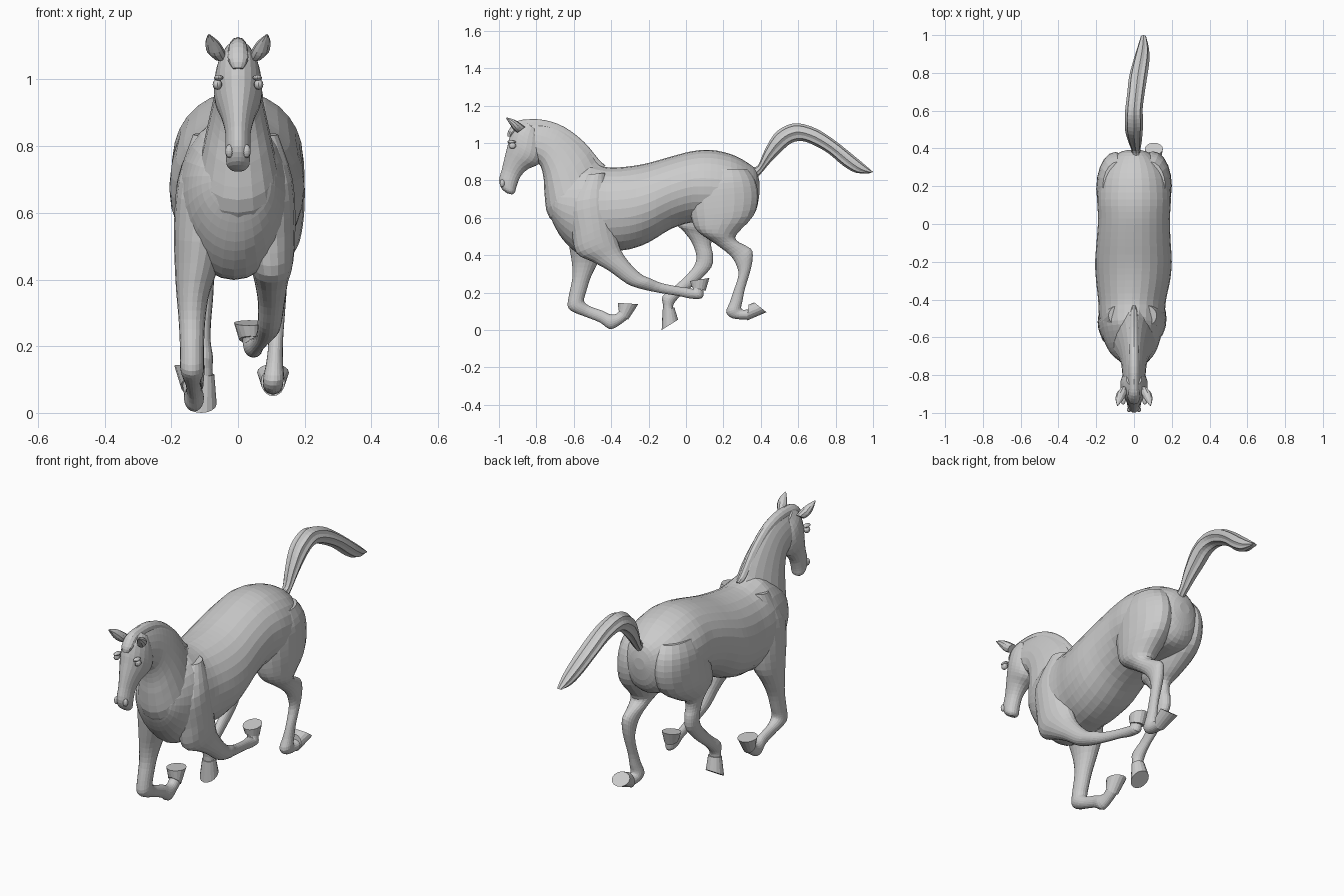
import bpy, bmesh
from math import sin, cos, pi
from mathutils import Vector


def spline(p0, p1, p2, p3, t):
    return [0.5 * (2*b + (c-a)*t + (2*a-5*b+4*c-d)*t*t + (3*b-a-3*c+d)*t**3)
            for a, b, c, d in zip(p0, p1, p2, p3)]


def loft(name, rings, segs=20, steps=3, pinch=0.0, groove=0.0):
    """Skin oval rings; each ring = (y, z) of one edge, (y, z) of the other, centre x, half width."""
    dense = []
    for i in range(len(rings) - 1):
        quad = [rings[max(0, min(len(rings) - 1, i + k))] for k in (-1, 0, 1, 2)]
        dense += [spline(*quad, s / steps) for s in range(steps)]
    dense.append(rings[-1])
    bm = bmesh.new()
    loops = []
    for ay, az, by, bz, x, w in dense:
        loop = []
        for k in range(segs):
            a = 2 * pi * k / segs
            g = 1 - groove * (k % 2)
            c, s = cos(a) * g, sin(a) * g * (1 - pinch * cos(a))
            loop.append(bm.verts.new((x + w * s, (ay+by)/2 + (ay-by)/2*c, (az+bz)/2 + (az-bz)/2*c)))
        loops.append(loop)
    for l0, l1 in zip(loops, loops[1:]):
        for k in range(segs):
            n = (k + 1) % segs
            bm.faces.new((l0[k], l0[n], l1[n], l1[k]))
    bm.faces.new(loops[0])
    bm.faces.new(loops[-1][::-1])
    bmesh.ops.recalc_face_normals(bm, faces=bm.faces)
    return add(name, bm)


def add(name, bm):
    me = bpy.data.meshes.new(name)
    bm.to_mesh(me)
    bm.free()
    ob = bpy.data.objects.new(name, me)
    bpy.context.collection.objects.link(ob)
    return ob


def ball(name, loc, scale):
    bm = bmesh.new()
    bmesh.ops.create_uvsphere(bm, u_segments=12, v_segments=8, radius=1)
    bmesh.ops.scale(bm, vec=scale, verts=bm.verts)
    bmesh.ops.translate(bm, vec=loc, verts=bm.verts)
    return add(name, bm)


# Barrel, rump and chest
loft("torso", [
    (.393, .79, .393, .73, 0, .03), (.375, .855, .375, .64, 0, .085),
    (.32, .90, .33, .585, 0, .145), (.24, .94, .25, .57, 0, .183),
    (.13, .963, .13, .57, 0, .195), (.03, .955, .03, .575, 0, .19),
    (-.08, .927, -.08, .54, -.002, .195), (-.2, .893, -.2, .468, -.003, .203),
    (-.3, .875, -.3, .432, -.005, .196), (-.4, .868, -.4, .42, -.01, .18),
    (-.47, .88, -.5, .40, -.012, .174), (-.53, .89, -.58, .41, -.012, .164),
    (-.62, .85, -.66, .485, -.01, .14), (-.69, .80, -.71, .57, -.005, .105),
    (-.742, .75, -.742, .65, 0, .05)], segs=28)

# Neck, narrower along the crest
loft("neck", [
    (-.36, .84, -.60, .48, 0, .14), (-.46, .885, -.73, .60, 0, .118),
    (-.51, .955, -.755, .71, 0, .098), (-.58, 1.025, -.76, .80, 0, .08),
    (-.67, 1.085, -.775, .87, 0, .066), (-.76, 1.112, -.80, .90, 0, .06),
    (-.85, 1.115, -.83, .92, 0, .055)], pinch=.3)

# Head from poll to lips
loft("head", [
    (-.86, 1.115, -.79, 1.06, 0, .04), (-.915, 1.09, -.77, .99, 0, .063),
    (-.943, 1.03, -.768, .925, 0, .072), (-.955, .98, -.79, .885, 0, .067),
    (-.97, .92, -.845, .86, 0, .05), (-.984, .86, -.885, .82, 0, .038),
    (-.999, .80, -.905, .77, 0, .037), (-.985, .755, -.915, .735, 0, .034),
    (-.955, .73, -.93, .724, 0, .018)], pinch=.1)

# Mane ridge and forelock
loft("mane", [
    (-.43, .88, -.46, .85, 0, .012), (-.465, .91, -.51, .87, 0, .022),
    (-.545, 1.005, -.59, .95, 0, .026), (-.65, 1.085, -.68, 1.03, 0, .026),
    (-.755, 1.122, -.76, 1.06, 0, .028), (-.85, 1.126, -.84, 1.06, 0, .028),
    (-.91, 1.112, -.88, 1.06, 0, .03), (-.95, 1.065, -.91, 1.05, 0, .03),
    (-.955, 1.035, -.93, 1.03, 0, .016)], segs=12)

# Ears, eyes and nostrils on both sides
for side, s in (("left", -1), ("right", 1)):
    loft("ear_" + side, [
        (-.90, 1.055, -.86, 1.085, s * .055, .02), (-.922, 1.07, -.885, 1.105, s * .068, .026),
        (-.942, 1.10, -.915, 1.123, s * .078, .02), (-.963, 1.133, -.958, 1.136, s * .087, .003)],
        segs=10)
    ball("eye_" + side, (s * .062, -.928, .985), (.014, .02, .016))
    ball("brow_" + side, (s * .058, -.932, 1.005), (.014, .024, .009))
    ball("nostril_" + side, (s * .026, -.982, .785), (.012, .014, .02))

# Grooved tail
loft("tail", [
    (.35, .87, .36, .80, .01, .02), (.385, .88, .40, .835, .01, .024),
    (.42, .96, .455, .90, .005, .036), (.47, 1.045, .51, .955, 0, .046),
    (.53, 1.09, .565, 1.0, 0, .048), (.60, 1.105, .62, 1.01, 0, .046),
    (.70, 1.075, .68, .99, .01, .046), (.80, 1.01, .76, .945, .022, .048),
    (.90, .93, .84, .878, .04, .042), (.96, .88, .91, .84, .048, .03),
    (1.0, .845, .985, .838, .05, .014)], segs=16, groove=.14)

# Hind legs: thigh, hock, cannon, pastern
loft("hind_leg_right", [
    (.08, .86, .33, .86, .085, .08), (.035, .77, .37, .80, .095, .098),
    (.02, .67, .385, .71, .10, .10), (.035, .575, .36, .61, .108, .09),
    (.07, .52, .27, .51, .115, .07), (.15, .465, .275, .475, .115, .048),
    (.235, .40, .32, .45, .115, .034), (.27, .345, .355, .42, .115, .032),
    (.28, .29, .35, .34, .115, .027), (.255, .21, .315, .22, .113, .022),
    (.235, .15, .302, .155, .11, .025), (.215, .095, .295, .12, .107, .031),
    (.25, .062, .305, .108, .105, .029), (.335, .055, .335, .11, .105, .03)])
loft("hind_leg_left", [
    (.07, .86, .33, .86, -.085, .08), (.02, .78, .37, .80, -.095, .098),
    (-.01, .69, .38, .71, -.10, .10), (-.035, .61, .34, .61, -.105, .088),
    (-.045, .56, .22, .53, -.105, .066), (-.015, .53, .145, .49, -.105, .047),
    (.03, .47, .135, .445, -.105, .035), (.055, .40, .145, .40, -.105, .033),
    (.045, .345, .135, .335, -.105, .03), (-.005, .285, .06, .255, -.105, .024),
    (-.065, .23, -.015, .195, -.105, .023), (-.125, .18, -.055, .155, -.105, .03),
    (-.123, .135, -.07, .125, -.105, .028), (-.12, .09, -.065, .10, -.105, .03)])

# Front legs: shoulder, forearm, knee, cannon, pastern
loft("front_leg_right", [
    (-.54, .83, -.43, .84, .06, .06), (-.63, .68, -.40, .72, .082, .082),
    (-.61, .52, -.39, .61, .092, .08), (-.585, .41, -.37, .50, .10, .066),
    (-.50, .365, -.345, .42, .10, .05), (-.41, .315, -.29, .345, .10, .04),
    (-.32, .25, -.235, .295, .095, .036), (-.25, .222, -.19, .275, .09, .033),
    (-.15, .20, -.13, .25, .075, .022), (-.04, .182, -.03, .23, .06, .02),
    (.025, .168, .015, .225, .05, .025), (.085, .17, .035, .22, .045, .028),
    (.095, .21, .035, .23, .04, .027)])
loft("front_leg_left", [
    (-.54, .83, -.43, .84, -.075, .06), (-.64, .68, -.40, .72, -.095, .085),
    (-.64, .55, -.40, .58, -.11, .082), (-.625, .45, -.42, .45, -.122, .068),
    (-.61, .36, -.47, .36, -.135, .05), (-.607, .28, -.51, .28, -.138, .04),
    (-.625, .19, -.535, .20, -.138, .036), (-.632, .125, -.545, .165, -.138, .036),
    (-.60, .095, -.54, .145, -.137, .033), (-.53, .068, -.51, .125, -.135, .024),
    (-.46, .04, -.44, .10, -.132, .023), (-.405, .004, -.41, .085, -.132, .03),
    (-.35, .03, -.375, .085, -.135, .027), (-.30, .07, -.35, .11, -.138, .03)])

# Hooves flare from coronet to flat sole
hooves = {
    "hind_hoof_right": [(.325, .05, .335, .135, .105, .036), (.43, .095, .365, .147, .105, .048)],
    "hind_hoof_left": [(-.125, .11, -.062, .12, -.105, .034), (-.13, .0, -.042, .055, -.11, .046)],
    "front_hoof_right": [(.105, .21, .03, .23, .037, .034), (.125, .278, .022, .262, .033, .045)],
    "front_hoof_left": [(-.31, .055, -.36, .105, -.138, .034), (-.255, .138, -.365, .145, -.145, .046)],
}
for name, rings in hooves.items():
    loft(name, rings, segs=16, steps=1)
